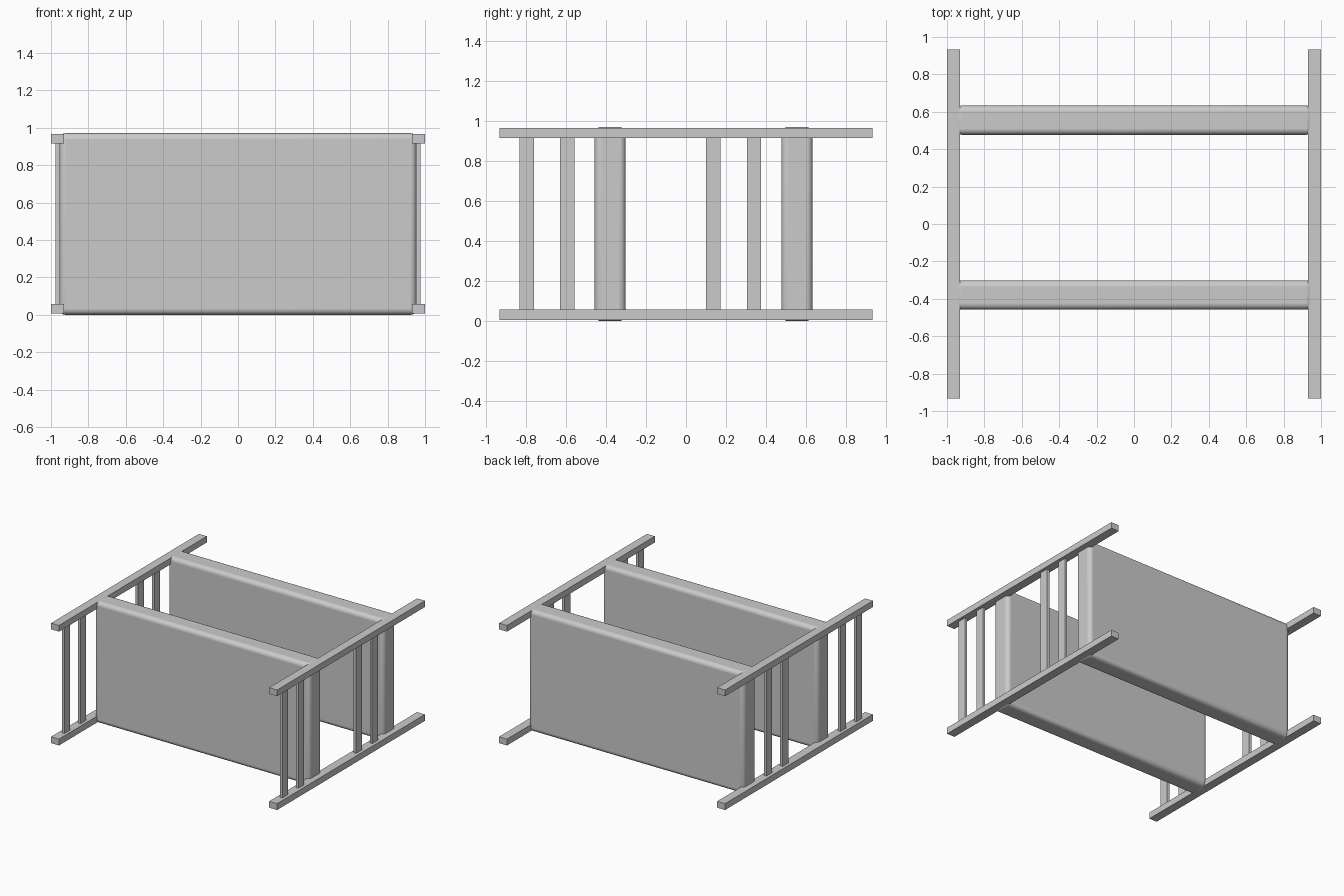
import bpy

if "Cube" in bpy.data.objects:
    bpy.data.objects.remove(bpy.data.objects["Cube"])


def box(name, x, y, z, bevel=0.0):
    """Box from (min, max) ranges, optionally with rounded edges."""
    lo, hi = zip(x, y, z)
    bpy.ops.mesh.primitive_cube_add(
        size=1, location=[(a + b) / 2 for a, b in zip(lo, hi)])
    ob = bpy.context.object
    ob.name = name
    ob.scale = [b - a for a, b in zip(lo, hi)]
    bpy.ops.object.transform_apply(location=False, rotation=False, scale=True)
    if bevel:
        mod = ob.modifiers.new("rounded_edges", 'BEVEL')
        mod.width = bevel
        mod.segments = 5
        bpy.ops.object.shade_smooth_by_angle()
    return ob


# two large rounded panels (long boards between the side frames)
for name, y in (("front_panel", (-0.457, -0.302)), ("back_panel", (0.477, 0.633))):
    box(name, (-0.954, 0.954), y, (0.0, 0.971), bevel=0.032)

# side frames: top and bottom rails joined by thin upright slats
slat_centres = (-0.797, -0.594, 0.136, 0.34)
for side, s in (("left", -1), ("right", 1)):
    rail_x = sorted((s * 0.93, s * 1.0))
    slat_x = sorted((s * 0.953, s * 0.975))
    box(side + "_bottom_rail", rail_x, (-0.934, 0.934), (0.006, 0.057))
    box(side + "_top_rail", rail_x, (-0.934, 0.934), (0.916, 0.966))
    for i, c in enumerate(slat_centres):
        box(f"{side}_slat_{i + 1}", slat_x, (c - 0.036, c + 0.036), (0.05, 0.923))
